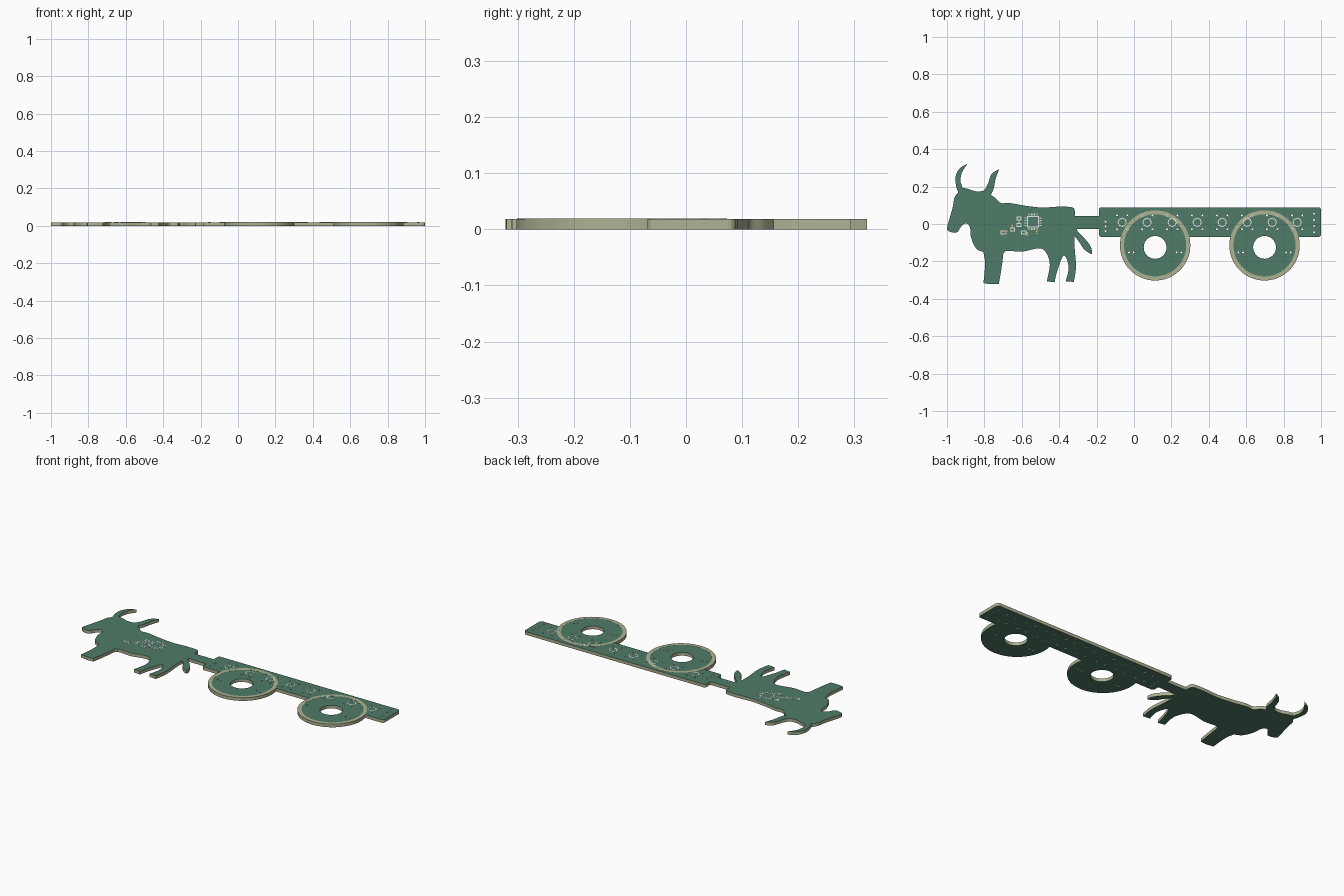
import bpy, bmesh, math
from mathutils import Vector

if "Cube" in bpy.data.objects:
    bpy.data.objects.remove(bpy.data.objects["Cube"])

T = 0.0185           # board thickness


def material(name, rgb):
    m = bpy.data.materials.new(name)
    m.diffuse_color = (*rgb, 1)
    m.use_nodes = True
    m.node_tree.nodes["Principled BSDF"].inputs["Base Color"].default_value = m.diffuse_color
    return m


GREEN = material("green_mask", (0.08, 0.20, 0.14))
TAN = material("bare_substrate", (0.42, 0.45, 0.29))
WHITE = material("white_print", (0.88, 0.88, 0.88))
GOLD = material("gold_pad", (0.72, 0.56, 0.16))


def arc(cx, cy, r, a0, a1, n):
    return [(cx + r * math.cos(a0 + (a1 - a0) * i / n),
             cy + r * math.sin(a0 + (a1 - a0) * i / n)) for i in range(n + 1)]


def circle(cx, cy, r, n):
    return arc(cx, cy, r, 0, 2 * math.pi, n)[:-1]


def box(cx, cy, w, h):
    return [(cx + sx * w / 2, cy + sy * h / 2) for sx, sy in ((-1, -1), (1, -1), (1, 1), (-1, 1))]


def smooth(pts, steps=4):
    """Catmull-Rom curve through points given in hundredths."""
    p = [Vector(q) / 100 for q in pts]
    p = [p[0]] + p + [p[-1]]
    out = []
    for a, b, c, d in zip(p, p[1:], p[2:], p[3:]):
        for i in range(steps):
            t = i / steps
            v = b + 0.5 * t * ((c - a) + t * ((2 * a - 5 * b + 4 * c - d) + t * (3 * b - a - 3 * c + d)))
            out.append(tuple(v))
    return out + [tuple(p[-1])]


def plate(name, loops, z0, z1, face_mat, side_mat):
    """Extruded flat plate; inner loops become holes."""
    cu = bpy.data.curves.new(name, 'CURVE')
    cu.dimensions = '2D'
    cu.fill_mode = 'BOTH'
    cu.extrude = (z1 - z0) / 2
    for loop in loops:
        s = cu.splines.new('POLY')
        s.points.add(len(loop) - 1)
        for pt, (x, y) in zip(s.points, loop):
            pt.co = (x, y, 0, 1)
        s.use_cyclic_u = True
        s.use_smooth = False
    tmp = bpy.data.objects.new(name + "_curve", cu)
    bpy.context.collection.objects.link(tmp)
    me = bpy.data.meshes.new_from_object(tmp.evaluated_get(bpy.context.evaluated_depsgraph_get()))
    bpy.data.objects.remove(tmp)
    me.materials.clear()
    me.materials.append(face_mat)
    me.materials.append(side_mat)
    bm = bmesh.new()
    bm.from_mesh(me)
    bmesh.ops.remove_doubles(bm, verts=bm.verts, dist=1e-5)
    bmesh.ops.recalc_face_normals(bm, faces=bm.faces)
    bmesh.ops.translate(bm, verts=bm.verts, vec=(0, 0, (z0 + z1) / 2))
    bm.normal_update()
    for f in bm.faces:
        f.smooth = False
        f.material_index = 0 if abs(f.normal.z) > 0.5 else 1
    bm.to_mesh(me)
    bm.free()
    ob = bpy.data.objects.new(name, me)
    bpy.context.collection.objects.link(ob)
    return ob


# Ox silhouette: back, horns and head
back = smooth([(-31.7, 4.2), (-31.7, 7), (-33, 8.9), (-39.7, 9.3), (-49.3, 8.8), (-58.9, 9.9),
               (-66.4, 11.2), (-71.2, 11.2), (-73.9, 13.7), (-76.6, 15.6)])
right_horn = smooth([(-76.6, 15.6), (-75, 19), (-74.1, 23.7), (-72.1, 29.3)]) + \
    smooth([(-72.1, 29.3), (-76.1, 26.8), (-78, 21.8), (-80.3, 18), (-84.6, 17.5), (-88.8, 18.8), (-91.6, 19.3)])
left_horn = smooth([(-91.6, 19.3), (-92.8, 23.4), (-91.7, 28.2), (-88.9, 32.3)]) + \
    smooth([(-88.9, 32.3), (-93.3, 29.6), (-95.5, 25), (-95, 20), (-94, 17)])
head = smooth([(-94, 17), (-96, 14), (-96.8, 9.5), (-98.3, 4), (-99.9, -1.8), (-99.2, -3.8),
               (-94.8, -4.6), (-92.6, -1.6), (-89.9, 0.4), (-87.7, -1.8), (-87.2, -7),
               (-84.5, -13), (-80.6, -15)])

# Ox silhouette: legs, belly and tail
legs = smooth([(-80.6, -15), (-79.6, -21), (-80.5, -31.6)]) + \
    smooth([(-80.5, -31.6), (-76, -32.2), (-72.3, -32)]) + \
    smooth([(-72.3, -32), (-71.2, -26), (-70.3, -20), (-68.8, -14.6), (-60, -14.8), (-50.4, -13),
            (-46.6, -16), (-45, -22), (-46.6, -30.6)]) + \
    smooth([(-46.6, -30.6), (-42.5, -31.2)]) + \
    smooth([(-42.5, -31.2), (-40.8, -24.3), (-37.5, -16.8), (-34.9, -23), (-36.5, -30.6)]) + \
    smooth([(-36.5, -30.6), (-32.2, -31)]) + \
    smooth([(-32.2, -31), (-31, -23), (-31.7, -13), (-31.7, -6.5)])
tail = smooth([(-31.7, -6.5), (-29.2, -9.8), (-26.5, -13.7), (-22.6, -16), (-23.2, -12), (-26.6, -7.5),
               (-29.8, -4.4), (-30.6, -2.8)])

# Cart silhouette with the two wheels merged into it
WX, WY, WR = (0.113, 0.698), -0.114, 0.188
X0, X1, Y0, Y1, C = -0.188, 1.0, -0.069, 0.089, 0.014
dip = math.asin((Y0 - WY) / WR)
q = math.pi / 2
cart = [(X0, -0.028)] + arc(X0 + C, Y0 + C, C, 2 * q, 3 * q, 5)
for wx in WX:
    cart += arc(wx, WY, WR, math.pi - dip, 2 * math.pi + dip, 56)
cart += arc(X1 - C, Y0 + C, C, 3 * q, 4 * q, 5) + arc(X1 - C, Y1 - C, C, 0, q, 5)
cart += arc(X0 + C, Y1 - C, C, q, 2 * q, 5) + [(X0, 0.042), (-0.317, 0.042)]

outline = []
for p in back + right_horn + left_horn + head + legs + tail + cart:
    if not outline or (Vector(p) - Vector(outline[-1])).length > 1e-4:
        outline.append(p)
if (Vector(outline[0]) - Vector(outline[-1])).length < 2e-3:
    outline.pop()

# Drilled holes: lamp leads, end headers and wheel leads
lamps = [-0.063 + 0.1336 * i for i in range(8)]
drill = [(lx + sx * 0.028, 0.009 + sy * 0.037) for lx in lamps for sx in (-1, 1) for sy in (-1, 1)]
drill += [(0.963, 0.055 - 0.033 * i) for i in range(4)]
drill += [(-0.152, 0.012 - 0.025 * i) for i in range(3)]
drill += [(wx + s * (0.115 + 0.025 * i), -0.152) for wx in WX for s in (-1, 1) for i in range(2)]
hubs = [circle(wx, -0.125, 0.061, 40) for wx in WX]
plate("ox_cart_board", [outline] + hubs + [circle(x, y, 0.005, 8) for x, y in drill], 0, T, GREEN, TAN)

# Printed rims around the holes on both sides
rims = [circle(x, y, r, 8) for x, y in drill for r in (0.0072, 0.005)]
plate("hole_rims_top", rims, T, T + 0.0006, WHITE, WHITE)
plate("hole_rims_bottom", rims, -0.0004, 0, WHITE, WHITE)

# Bare tyre rings on the wheels
for i, wx in enumerate(WX):
    plate(f"tyre_ring_{i + 1}", [circle(wx, WY, WR - 0.001, 72), circle(wx, WY, 0.166, 72)],
          T, T + 0.0005, TAN, TAN)

# Printed lamp outlines along the cart
for i, lx in enumerate(lamps):
    plate(f"lamp_outline_{i + 1}", [circle(lx, 0.009, 0.025, 8), circle(lx, 0.009, 0.0195, 8)],
          T, T + 0.0008, WHITE, WHITE)

# Chip outline and small part outlines on the ox
prints = [box(-0.54, 0.012, 0.066, 0.062), box(-0.54, 0.012, 0.056, 0.052)]
for px, py in ((-0.615, 0.03), (-0.615, -0.005), (-0.65, -0.03), (-0.70, -0.045), (-0.59, -0.045)):
    prints += [box(px, py, 0.028, 0.020), box(px, py, 0.018, 0.010)]
plate("part_outlines", prints, T, T + 0.0008, WHITE, WHITE)

# Solder pads: white-tinned around the chip, gold on the small parts
tinned, gold = [], []
for i in range(4):
    o = -0.021 + 0.014 * i
    for s in (-1, 1):
        tinned.append(box(-0.54 + s * 0.041, 0.012 + o, 0.010, 0.006))
        tinned.append(box(-0.54 + o, 0.012 + s * 0.039, 0.006, 0.010))
for px, py in ((-0.615, 0.012), (-0.65, -0.012), (-0.68, -0.045), (-0.57, -0.052), (-0.52, -0.045)):
    gold += [box(px, py + s * 0.006, 0.008, 0.007) for s in (-1, 1)]
plate("chip_pads", tinned, T, T + 0.0006, WHITE, WHITE)
plate("small_part_pads", gold, T, T + 0.0006, GOLD, GOLD)
